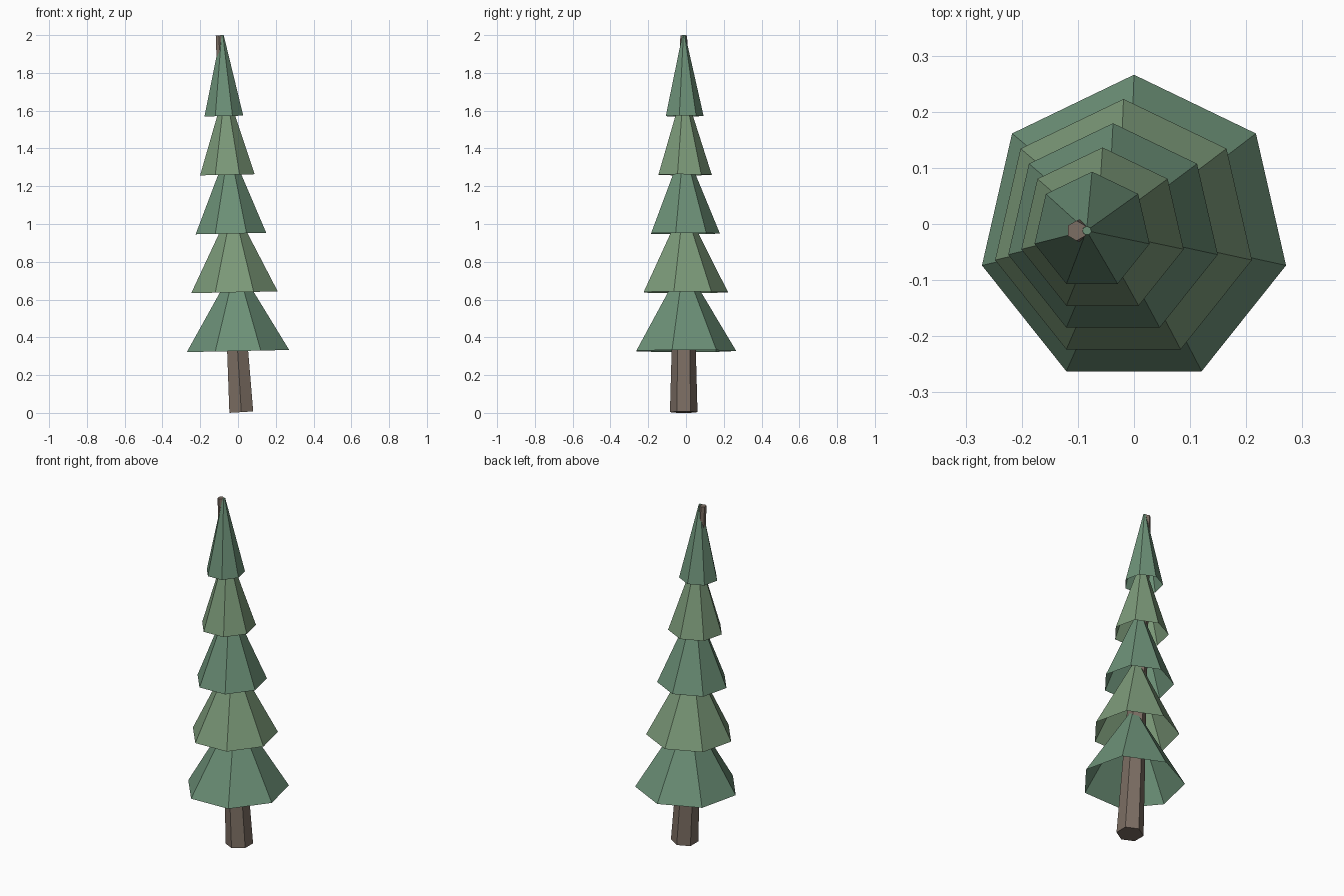
import bpy, bmesh, math
from mathutils import Matrix, Vector

if "Cube" in bpy.data.objects:
    bpy.data.objects.remove(bpy.data.objects["Cube"])


def material(name, rgb):
    m = bpy.data.materials.new(name)
    m.diffuse_color = (*rgb, 1)
    m.use_nodes = True
    m.node_tree.nodes["Principled BSDF"].inputs["Base Color"].default_value = m.diffuse_color
    return m


def leaning_cone(name, sides, r_base, r_top, height, base, lean, turn, mat, open_base=False):
    """Tapered prism standing on its base centre, tipped toward -x by lean."""
    bm = bmesh.new()
    bmesh.ops.create_cone(bm, cap_ends=True, segments=sides, radius1=r_base,
                          radius2=r_top, depth=height,
                          matrix=Matrix.Translation((0, 0, height / 2)))
    # turn so that the first corner points where asked
    first = min(bm.verts, key=lambda v: v.co.z).co
    spin = Matrix.Rotation(turn - math.atan2(first.y, first.x), 4, 'Z')
    bmesh.ops.transform(bm, matrix=spin, verts=bm.verts)
    if open_base:
        caps = [f for f in bm.faces if all(v.co.z < 1e-4 for v in f.verts)]
        bmesh.ops.delete(bm, geom=caps, context='FACES_ONLY')
    tip = Matrix.Translation(Vector(base)) @ Matrix.Rotation(-lean, 4, 'Y')
    bmesh.ops.transform(bm, matrix=tip, verts=bm.verts)
    me = bpy.data.meshes.new(name)
    bm.to_mesh(me)
    bm.free()
    me.materials.append(mat)
    ob = bpy.data.objects.new(name, me)
    bpy.context.collection.objects.link(ob)


bark = material("bark", (0.20, 0.155, 0.125))
greens = [material("dark_green", (0.15, 0.28, 0.185)),
          material("light_green", (0.20, 0.32, 0.19))]
Y = -0.012

# Six-sided trunk running the full height
leaning_cone("trunk", 6, 0.073, 0.018, 1.998, (0.0175, Y, 0.004), 0.06, math.pi / 2, bark)

# Five hollow seven-sided foliage tiers stepping up the lean
for i in range(5):
    r = 0.278 - 0.0432 * i
    leaning_cone(f"foliage_tier_{i + 1}", 7, r, r * 0.075, 0.43,
                 (-0.0187 * i, Y, 0.3275 + 0.311 * i), 0.021, math.pi / 2,
                 greens[i % 2], open_base=True)
